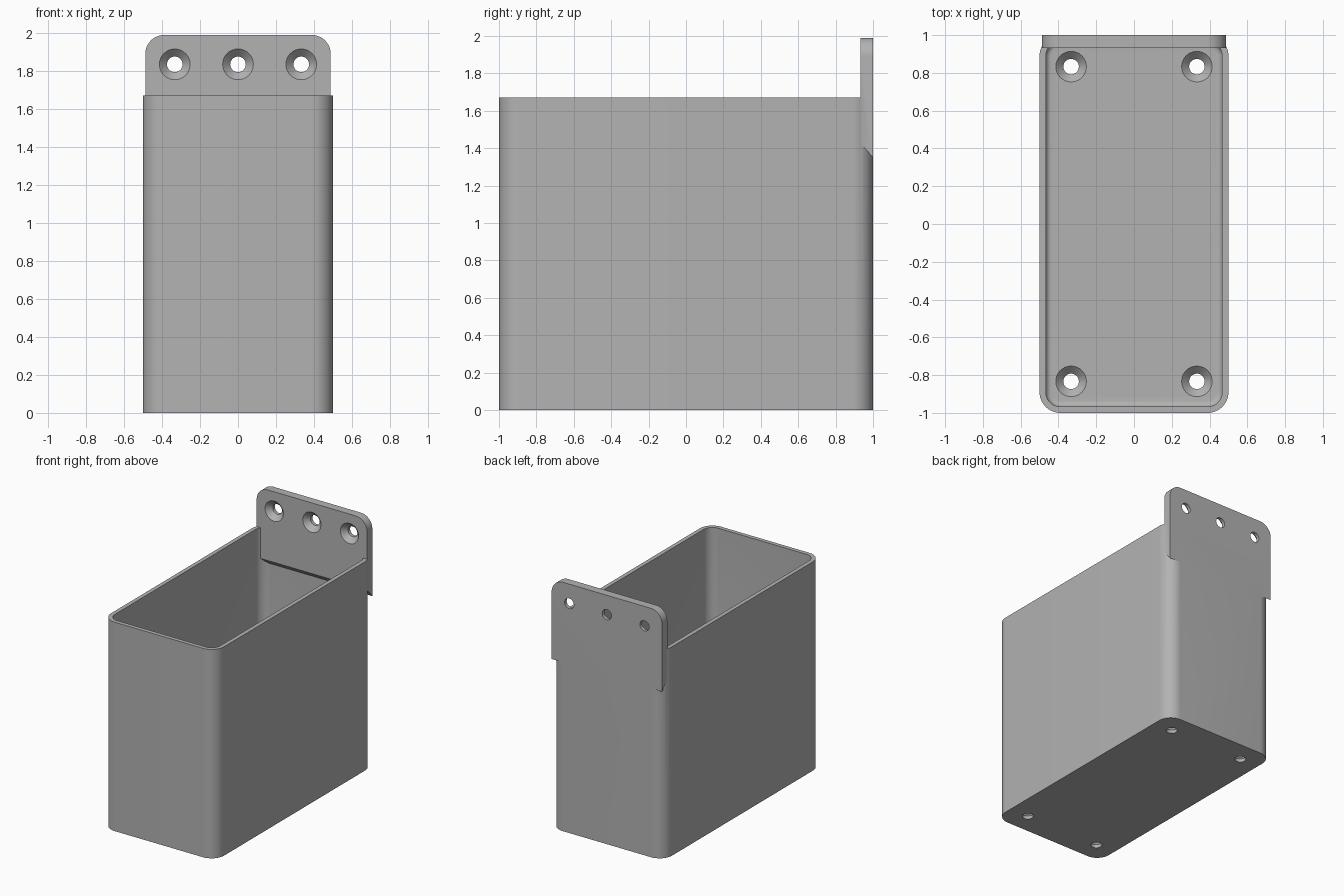
import bpy, bmesh
from math import cos, sin, pi, radians
from mathutils import Matrix, Vector

cube = bpy.data.objects.get("Cube")
if cube:
    bpy.data.objects.remove(cube)

grey = bpy.data.materials.new("plain_grey")
grey.use_nodes = True
colour = (0.45, 0.45, 0.45, 1)
grey.diffuse_color = colour
grey.node_tree.nodes["Principled BSDF"].inputs["Base Color"].default_value = colour

HALF_X, HALF_Y, HEIGHT = 0.5, 1.0, 1.67
RADIUS, WALL, FLOOR, FILLET = 0.11, 0.033, 0.067, 0.03


def arc(cx, cy, r, start, steps=12):
    """Points of a quarter circle, counter-clockwise from start."""
    return [(cx + r * cos(start + pi / 2 * i / steps),
             cy + r * sin(start + pi / 2 * i / steps)) for i in range(steps + 1)]


def rounded_ring(inset, z):
    """Rounded rectangle of the box outline, moved inwards by inset."""
    r = RADIUS - inset
    x, y = HALF_X - RADIUS, HALF_Y - RADIUS
    points = []
    for k, (sx, sy) in enumerate(((1, 1), (-1, 1), (-1, -1), (1, -1))):
        points += arc(sx * x, sy * y, r, k * pi / 2)
    return [Vector((px, py, z)) for px, py in points]


def loft(bm, rings):
    """Skin a stack of rings and cap both ends."""
    loops = [[bm.verts.new(p) for p in ring] for ring in rings]
    n = len(loops[0])
    for a, b in zip(loops, loops[1:]):
        for i in range(n):
            j = (i + 1) % n
            bm.faces.new((a[i], a[j], b[j], b[i]))
    bm.faces.new(loops[0][::-1])
    bm.faces.new(loops[-1])


def finish(name, bm):
    bmesh.ops.recalc_face_normals(bm, faces=bm.faces)
    mesh = bpy.data.meshes.new(name)
    bm.to_mesh(mesh)
    bm.free()
    mesh.materials.append(grey)
    obj = bpy.data.objects.new(name, mesh)
    bpy.context.collection.objects.link(obj)
    return obj


# Open box: outside, rim, inside walls, floor fillet and floor
rings = [rounded_ring(0, 0), rounded_ring(0, HEIGHT),
         rounded_ring(WALL, HEIGHT)]
for i in range(7):
    a = pi / 2 * i / 6
    rings.append(rounded_ring(WALL + FILLET * (1 - cos(a)),
                              FLOOR + FILLET * (1 - sin(a))))
bm = bmesh.new()
loft(bm, rings)
box = finish("wall_box", bm)

# Mounting plate with rounded top corners and a sloped lower edge
PLATE_X, PLATE_TOP, PLATE_R, PLATE_Y = 0.488, 1.99, 0.1, 0.933


def plate_ring(y, bottom):
    x, z = PLATE_X - PLATE_R, PLATE_TOP - PLATE_R
    pts = [(-PLATE_X, bottom), (PLATE_X, bottom)]
    pts += arc(x, z, PLATE_R, 0) + arc(-x, z, PLATE_R, pi / 2)
    return [Vector((px, y, pz)) for px, pz in pts]


bm = bmesh.new()
loft(bm, [plate_ring(PLATE_Y, 1.425), plate_ring(HALF_Y, 1.35)])
plate = finish("mounting_plate", bm)

# Countersunk screw holes, as one cutter
HOLE, HEAD, SINK = 0.041, 0.081, 0.04


def screw_hole(bm, matrix):
    """Cutter whose wide end sits on the surface, pointing down -z."""
    profile = [(HOLE, -0.1), (HOLE, -SINK), (HEAD, 0), (HEAD, 0.02)]
    loft(bm, [[matrix @ Vector((r * cos(2 * pi * i / 32), r * sin(2 * pi * i / 32), z))
               for i in range(32)] for r, z in profile])


bm = bmesh.new()
for x in (-0.333, 0.333):
    for y in (-0.833, 0.833):
        screw_hole(bm, Matrix.Translation((x, y, FLOOR)))
for x in (-0.333, 0, 0.333):
    screw_hole(bm, Matrix.Translation((x, PLATE_Y, 1.835)) @ Matrix.Rotation(pi / 2, 4, 'X'))
holes = finish("screw_hole_cutter", bm)
holes.hide_render = True

# Join the plate to the box, then drill the holes
bpy.context.view_layer.objects.active = box
box.select_set(True)
for tool, operation in ((plate, 'UNION'), (holes, 'DIFFERENCE')):
    mod = box.modifiers.new(tool.name, 'BOOLEAN')
    mod.object, mod.operation, mod.solver = tool, operation, 'EXACT'
    bpy.ops.object.modifier_apply(modifier=mod.name)
    bpy.data.objects.remove(tool)

bpy.ops.object.shade_smooth_by_angle(angle=radians(30))
